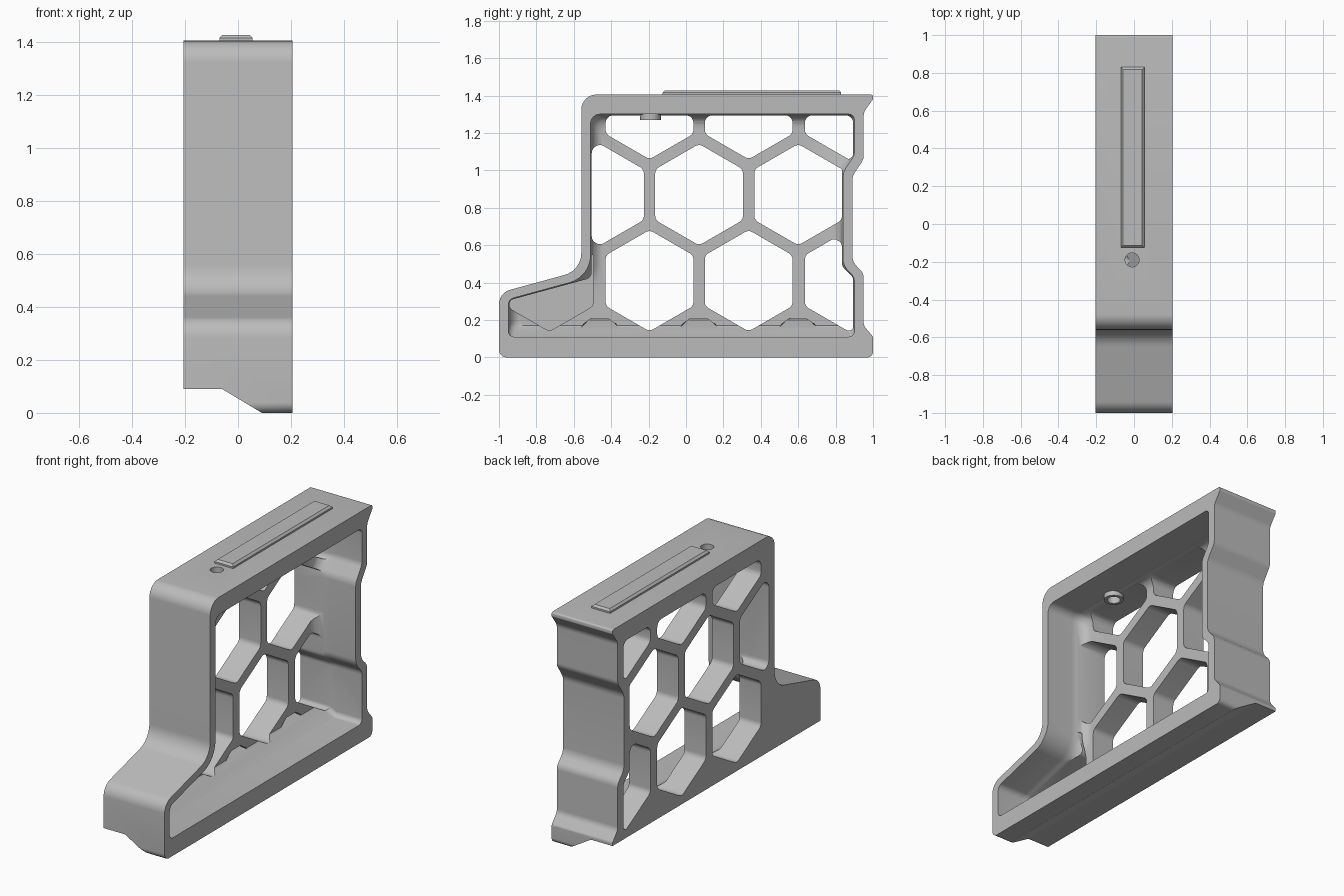
import bpy, bmesh, math
from mathutils import Vector

if "Cube" in bpy.data.objects:
    bpy.data.objects.remove(bpy.data.objects["Cube"])

grey = bpy.data.materials.new("plain grey")
grey.diffuse_color = (0.5, 0.5, 0.5, 1)
grey.use_nodes = True
grey.node_tree.nodes["Principled BSDF"].inputs["Base Color"].default_value = grey.diffuse_color


def rounded(pts, seg=6):
    """Fillet a (y, z, radius) polygon; always seg+1 points per corner."""
    out, n = [], len(pts)
    for i in range(n):
        p, a, b = (Vector(pts[k][:2]) for k in (i, i - 1, (i + 1) % n))
        u, v = a - p, b - p
        half = max(u.angle(v) / 2, 0.05)
        t = min(pts[i][2] / math.tan(half), 0.45 * u.length, 0.45 * v.length)
        s, e = p + u.normalized() * t, p + v.normalized() * t
        c = p + (u.normalized() + v.normalized()).normalized() * (t / math.cos(half))
        r = t * math.tan(half)
        for k in range(seg + 1):
            d = s.lerp(e, k / seg) - c
            out.append(c + d.normalized() * r)
    return out


def inset(pts, d):
    """Offset a counter-clockwise polygon inwards."""
    out, n = [], len(pts)
    for i in range(n):
        p, a, b = (Vector(pts[k][:2]) for k in (i, i - 1, (i + 1) % n))
        e1, e2 = (p - a).normalized(), (b - p).normalized()
        n1, n2 = Vector((-e1.y, e1.x)), Vector((-e2.y, e2.x))
        q = p + (n1 + n2) * (d / (1 + n1.dot(n2)))
        out.append((q.x, q.y, pts[i][2]))
    return out


def clip(pts, hexa):
    """Keep the part of a polygon inside a convex counter-clockwise hexagon."""
    pts = [Vector(p[:2]) for p in pts]
    for i in range(6):
        a, b = hexa[i - 1], hexa[i]
        side = lambda p: (b - a).x * (p - a).y - (b - a).y * (p - a).x
        res = []
        for j in range(len(pts)):
            p, q = pts[j - 1], pts[j]
            sp, sq = side(p), side(q)
            if (sp >= 0) != (sq >= 0):
                res.append(p.lerp(q, sp / (sp - sq)))
            if sq >= 0:
                res.append(q)
        pts = res
    clean = [p for j, p in enumerate(pts) if (p - pts[j - 1]).length > 0.004]
    return [(p.x, p.y, 0.04) for p in clean]


def loft(bm, sections):
    """Closed solid through sections of (x, [(y, z)...])."""
    rings = [[bm.verts.new((x, p[0], p[1])) for p in ring] for x, ring in sections]
    n = len(rings[0])
    for r, s in zip(rings, rings[1:]):
        for i in range(n):
            bm.faces.new((r[i - 1], r[i], s[i], s[i - 1]))
    bm.faces.new(rings[0])
    bm.faces.new(rings[-1][::-1])


def finish(name, bm):
    bmesh.ops.recalc_face_normals(bm, faces=bm.faces[:])
    me = bpy.data.meshes.new(name)
    bm.to_mesh(me)
    bm.free()
    me.materials.append(grey)
    ob = bpy.data.objects.new(name, me)
    bpy.context.collection.objects.link(ob)
    return ob


def solid(name, *lofts):
    bm = bmesh.new()
    for s in lofts:
        loft(bm, s)
    return finish(name, bm)


def cylinder(name, r, z0, z1):
    bm = bmesh.new()
    bmesh.ops.create_cone(bm, cap_ends=True, segments=32, radius1=r, radius2=r, depth=z1 - z0)
    bmesh.ops.translate(bm, verts=bm.verts, vec=(-0.01, -0.19, (z0 + z1) / 2))
    return finish(name, bm)


def cut(ob, cutters):
    bpy.context.view_layer.objects.active = ob
    for c in cutters:
        m = ob.modifiers.new(c.name, "BOOLEAN")
        m.operation, m.solver, m.object = "DIFFERENCE", "EXACT", c
        bpy.ops.object.modifier_apply(modifier=m.name)


def smooth(ob):
    bpy.ops.object.select_all(action="DESELECT")
    ob.select_set(True)
    bpy.context.view_layer.objects.active = ob
    bpy.ops.object.shade_smooth_by_angle(angle=math.radians(28))


W = 0.205
outer = [(-1, 0, .04), (1, 0, .03), (1, .11, .02), (.95, .17, .05), (.95, .45, .06),
         (.89, .51, .08), (.89, .97, .08), (.95, 1.06, .06), (.95, 1.31, .06),
         (1, 1.38, .01), (1, 1.405, .02), (-.56, 1.405, .08), (-.56, .465, .12), (-1, .345, .08)]
inner = [(-.95, .11, .03), (.9, .11, .03), (.9, .43, .06), (.84, .49, .08), (.84, .99, .08),
         (.9, 1.08, .06), (.9, 1.3, .03), (-.51, 1.3, .05), (-.51, .43, .15), (-.95, .31, .04)]

# Main body
body = solid("frame_body", [(-W, rounded(outer)), (W, rounded(outer))])


# Side pocket with sloping floor and filleted deep edge
def pocket_ring(d, floor):
    pts = inset(inner, d)
    return rounded([(y, floor, r) if i < 2 else (y, z, r) for i, (y, z, r) in enumerate(pts)])


pocket = solid("pocket_cutter", [(x, pocket_ring(d, f)) for x, d, f in (
    (.3, 0, .11), (.03, 0, .11), (.0, .003, .128), (-.03, .014, .148), (-.05, .033, .161), (-.06, .055, .17))])

# Honeycomb: through cells, plus one blind cell in the foot
cells = []
for cy, cz, back in [(-.73, .41, -.15), (-.195, .41, -.3), (.335, .41, -.3), (.87, .41, -.3),
                     (-.46, .87, -.3), (.07, .87, -.3), (.6, .87, -.3),
                     (-.195, 1.33, -.3), (.335, 1.33, -.3), (.87, 1.33, -.3)]:
    hexa = [Vector((cy, cz)) + 0.271 * Vector((math.sin(-a), math.cos(a)))
            for a in (k * math.pi / 3 for k in range(6))]
    ring = rounded(clip(inset(inner, .006), hexa), 5)
    cells.append([(back, ring), (.1, ring)])
honeycomb = solid("honeycomb_cutter", *cells)

# Shallow half cells along the pocket floor
half = []
for cy in (-.46, .07, .6):
    wide = [(-.15, .112), (.15, .112), (.14, .14), (.045, .208), (-.045, .208), (-.14, .14)]
    thin = [(-.06, .2), (.06, .2), (.055, .203), (.04, .208), (-.04, .208), (-.055, .203)]
    half.append([(.05, [(cy + y, z) for y, z in wide]), (-.13, [(cy + y, z) for y, z in thin])])
recess = solid("floor_recess_cutter", *half)

# Sloping relief under the base
bm = bmesh.new()
under = [(-.3, -.06), (.19, -.06), (-.06, .09), (-.3, .09)]
ends = [[bm.verts.new((x, y, z)) for x, z in under] for y in (-1.2, 1.2)]
for i in range(4):
    bm.faces.new((ends[0][i - 1], ends[0][i], ends[1][i], ends[1][i - 1]))
bm.faces.new(ends[0])
bm.faces.new(ends[1][::-1])
relief = finish("base_relief_cutter", bm)

# Hole through the top with a small boss below it
hole = cylinder("hole_cutter", .037, 1.1, 1.6)
boss = cylinder("hole_boss", .055, 1.27, 1.33)

cut(body, [pocket, honeycomb, recess, relief, hole])
cut(boss, [hole])

# Raised strip on top, chamfered
bm = bmesh.new()
loops = []
for z, d in ((1.39, 0), (1.415, 0), (1.427, .012)):
    loops.append([bm.verts.new(v) for v in ((-.07 + d, -.125 + d, z), (.055 - d, -.125 + d, z),
                                            (.055 - d, .83 - d, z), (-.07 + d, .83 - d, z))])
for a, b in zip(loops, loops[1:]):
    for i in range(4):
        bm.faces.new((a[i - 1], a[i], b[i], b[i - 1]))
bm.faces.new(loops[0])
bm.faces.new(loops[-1])
strip = finish("top_strip", bm)

for c in (pocket, honeycomb, recess, relief, hole):
    bpy.data.objects.remove(c)
for ob in (body, boss):
    smooth(ob)
